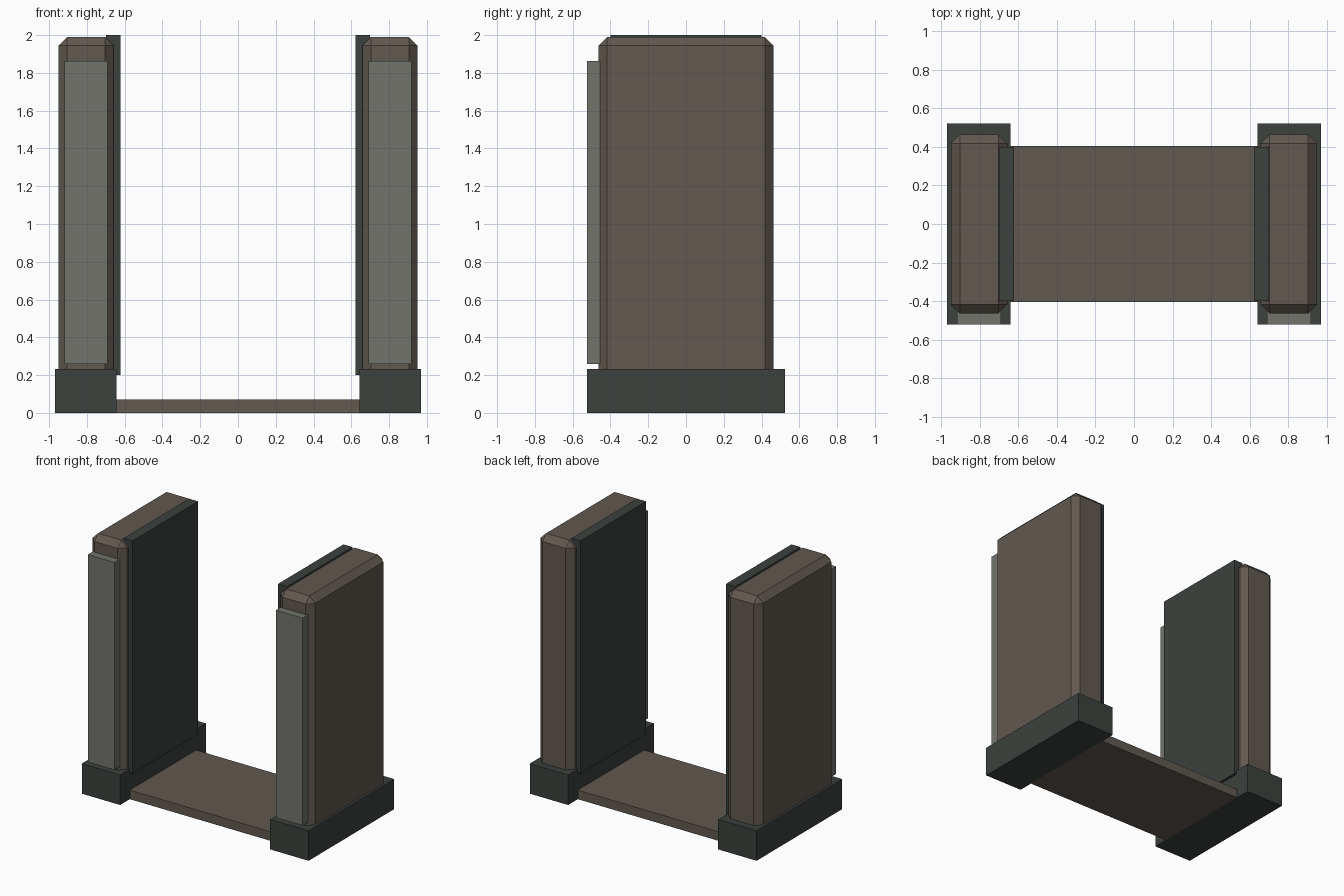
import bpy
import bmesh

if "Cube" in bpy.data.objects:
    bpy.data.objects.remove(bpy.data.objects["Cube"])


def material(name, rgb):
    m = bpy.data.materials.new(name)
    m.diffuse_color = (*rgb, 1)
    m.use_nodes = True
    m.node_tree.nodes["Principled BSDF"].inputs["Base Color"].default_value = m.diffuse_color
    return m


BROWN = material("brown", (0.12, 0.10, 0.08))
DARK = material("dark_green_grey", (0.045, 0.054, 0.048))
LIGHT = material("light_grey", (0.17, 0.175, 0.15))


def box(name, x, y, z, mat, chamfer=0):
    """Box from (min, max) ranges, optionally with flat chamfered edges."""
    bm = bmesh.new()
    bmesh.ops.create_cube(bm, size=1)
    for v in bm.verts:
        v.co = [r[0] if c < 0 else r[1] for c, r in zip(v.co, (x, y, z))]
    if chamfer:
        bmesh.ops.bevel(bm, geom=bm.edges[:], offset=chamfer, segments=1,
                        affect='EDGES')
    bmesh.ops.recalc_face_normals(bm, faces=bm.faces[:])
    me = bpy.data.meshes.new(name)
    bm.to_mesh(me)
    bm.free()
    me.materials.append(mat)
    ob = bpy.data.objects.new(name, me)
    bpy.context.collection.objects.link(ob)
    return ob


# Threshold slab between the two posts
box("threshold", (-0.645, 0.645), (-0.405, 0.405), (0, 0.07), BROWN)

for side, s in (("left", -1), ("right", 1)):
    def span(a, b):
        return tuple(sorted((s * a, s * b)))

    # Plinth under the post
    box(side + "_plinth", span(0.642, 0.97), (-0.523, 0.523), (0, 0.232), DARK)
    # Chamfered post, sunk into the plinth
    box(side + "_post", span(0.658, 0.95), (-0.464, 0.464), (0.16, 1.99),
        BROWN, 0.046)
    # Inner lining panel
    box(side + "_inner_panel", span(0.622, 0.70), (-0.40, 0.40), (0.2, 2.0), DARK)
    # Raised front strip
    box(side + "_front_strip", span(0.69, 0.918), (-0.523, -0.455),
        (0.258, 1.862), LIGHT)
